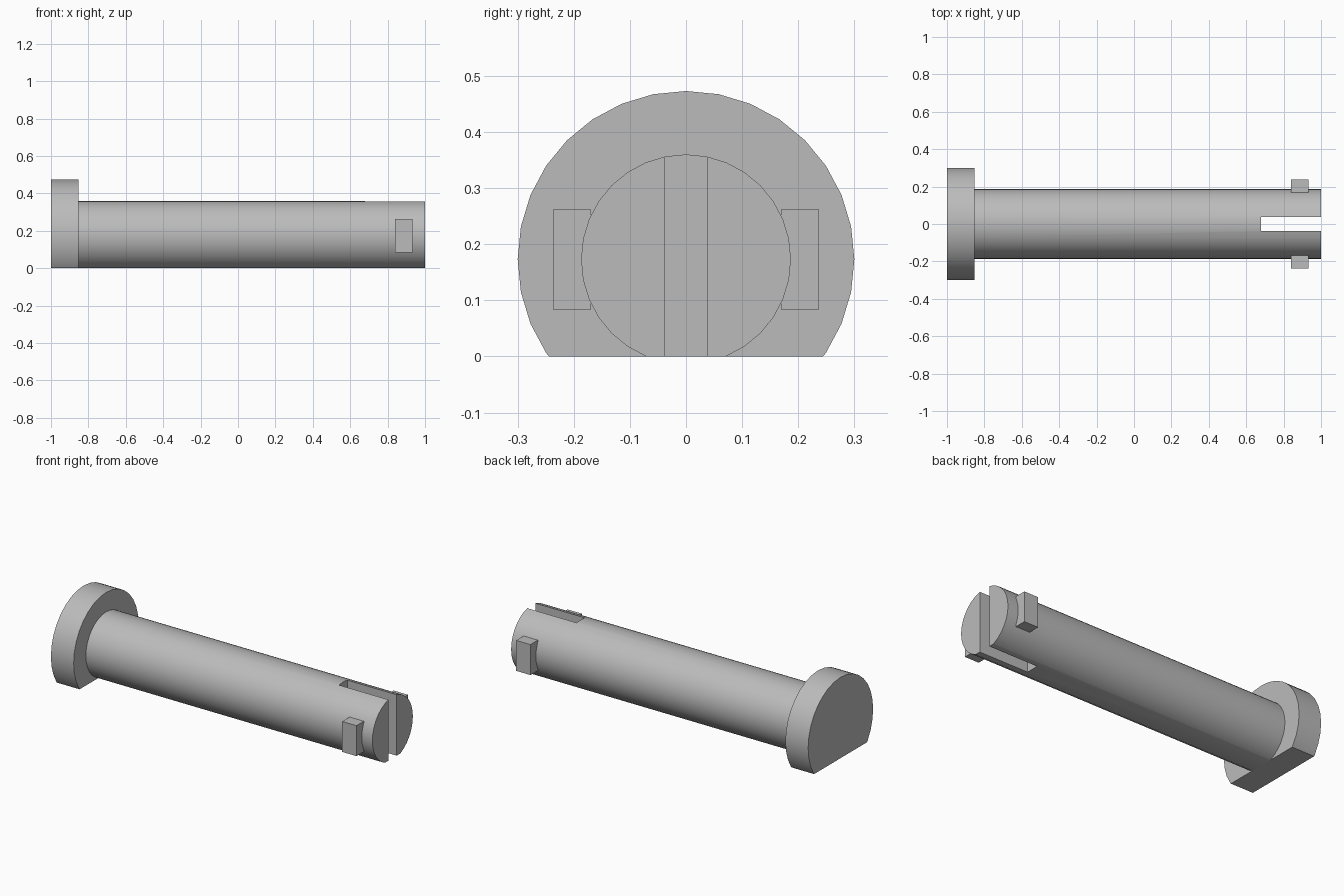
import bpy, bmesh, math

cube = bpy.data.objects.get("Cube")
if cube:
    bpy.data.objects.remove(cube, do_unlink=True)

AXIS_Z = 0.173      # height of the pin axis above the flat
SEGMENTS = 32

steel = bpy.data.materials.new("plain_grey")
steel.use_nodes = True
grey = (0.5, 0.5, 0.5, 1)
steel.diffuse_color = grey
steel.node_tree.nodes["Principled BSDF"].inputs["Base Color"].default_value = grey


def add_object(name, bm):
    bmesh.ops.recalc_face_normals(bm, faces=bm.faces)
    mesh = bpy.data.meshes.new(name)
    bm.to_mesh(mesh)
    bm.free()
    mesh.materials.append(steel)
    obj = bpy.data.objects.new(name, mesh)
    bpy.context.collection.objects.link(obj)
    return obj


def box(name, x, y, z):
    bm = bmesh.new()
    bmesh.ops.create_cube(bm, size=1)
    for v in bm.verts:
        v.co = [lo + (c + 0.5) * (hi - lo) for c, (lo, hi) in zip(v.co, (x, y, z))]
    return add_object(name, bm)


def flat_cylinder(name, radius, x0, x1):
    """Cylinder along x with its underside cut flat at z = 0."""
    bm = bmesh.new()
    ring = []
    for i in range(SEGMENTS):
        a = 2 * math.pi * i / SEGMENTS
        ring.append(bm.verts.new((x0, radius * math.cos(a), AXIS_Z + radius * math.sin(a))))
    face = bm.faces.new(ring)
    out = bmesh.ops.extrude_face_region(bm, geom=[face])
    moved = [g for g in out["geom"] if isinstance(g, bmesh.types.BMVert)]
    bmesh.ops.translate(bm, verts=moved, vec=(x1 - x0, 0, 0))
    cut = bmesh.ops.bisect_plane(bm, geom=bm.verts[:] + bm.edges[:] + bm.faces[:],
                                 plane_co=(0, 0, 0), plane_no=(0, 0, 1), clear_inner=True)
    rim = [g for g in cut["geom_cut"] if isinstance(g, bmesh.types.BMEdge)]
    bmesh.ops.holes_fill(bm, edges=[e for e in bm.edges if e.is_boundary] or rim, sides=0)
    return add_object(name, bm)


def smooth(obj):
    bpy.ops.object.select_all(action='DESELECT')
    obj.select_set(True)
    bpy.context.view_layer.objects.active = obj
    bpy.ops.object.shade_smooth_by_angle(angle=math.radians(25))


# Head and shaft
head = flat_cylinder("head", 0.3, -1, -0.853)
shaft = flat_cylinder("shaft", 0.187, -0.853, 1)

# Slot through the tip
cutter = box("slot_cutter", (0.68, 1.1), (-0.038, 0.038), (-0.2, 0.6))
cutter.hide_render = True
slot = shaft.modifiers.new("slot", 'BOOLEAN')
slot.operation = 'DIFFERENCE'
slot.solver = 'EXACT'
slot.object = cutter
bpy.context.view_layer.objects.active = shaft
bpy.ops.object.modifier_apply(modifier="slot")
bpy.data.objects.remove(cutter, do_unlink=True)

for part in (head, shaft):
    smooth(part)

# Side lugs near the tip
for side, name in ((1, "back_lug"), (-1, "front_lug")):
    box(name, (0.84, 0.932), sorted((side * 0.169, side * 0.237)), (0.084, 0.262))
